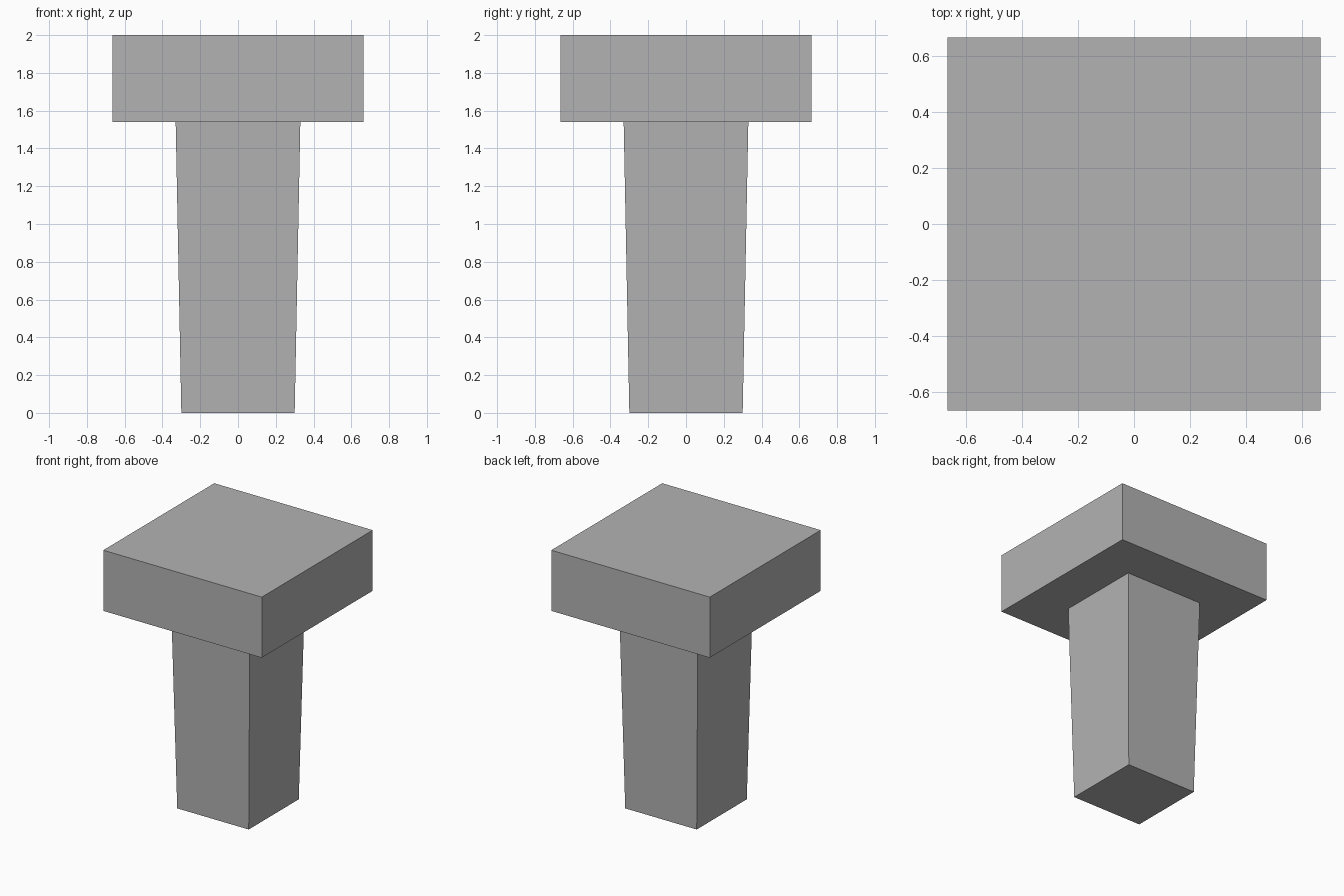
import bpy
import bmesh

if "Cube" in bpy.data.objects:
    bpy.data.objects.remove(bpy.data.objects["Cube"])

grey = bpy.data.materials.new("grey")
grey.diffuse_color = (0.45, 0.45, 0.45, 1)
grey.use_nodes = True
grey.node_tree.nodes["Principled BSDF"].inputs["Base Color"].default_value = grey.diffuse_color


def tapered_block(name, z0, z1, half_bottom, half_top):
    """Square block whose half width changes from bottom to top."""
    bm = bmesh.new()
    bmesh.ops.create_cube(bm, size=2)
    for v in bm.verts:
        top = v.co.z > 0
        half = half_top if top else half_bottom
        v.co = (v.co.x * half, v.co.y * half, z1 if top else z0)
    mesh = bpy.data.meshes.new(name)
    bm.to_mesh(mesh)
    bm.free()
    mesh.materials.append(grey)
    obj = bpy.data.objects.new(name, mesh)
    bpy.context.collection.objects.link(obj)
    return obj


# Slightly tapered square post
tapered_block("post", 0, 1.54, 0.30, 0.33)
# Wide square slab on top
tapered_block("cap", 1.54, 2, 0.665, 0.665)
